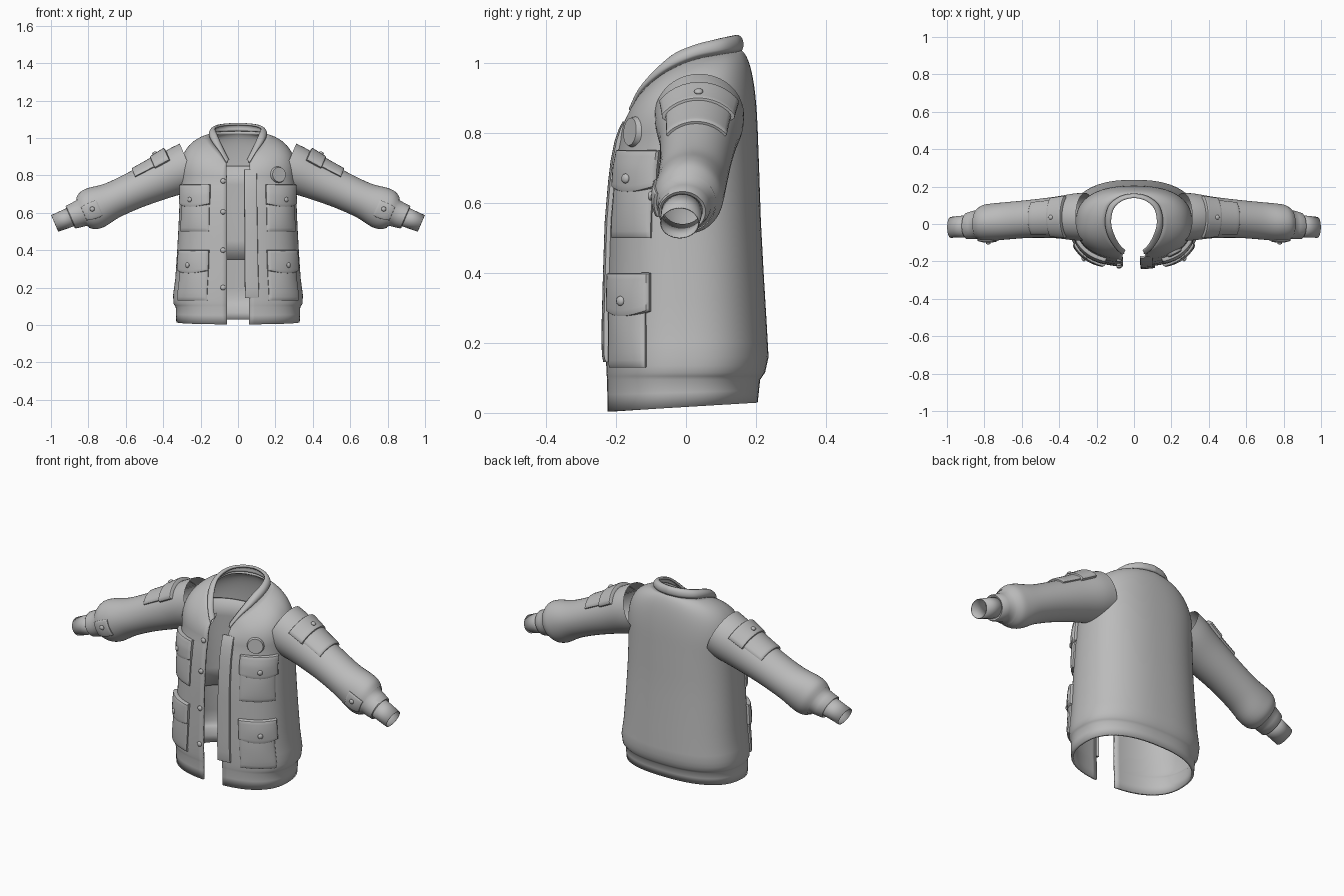
import bpy, bmesh, math
from mathutils import Vector
from mathutils.bvhtree import BVHTree

if "Cube" in bpy.data.objects:
    bpy.data.objects.remove(bpy.data.objects["Cube"])

cloth = bpy.data.materials.new("grey cloth")
cloth.diffuse_color = (0.5, 0.5, 0.5, 1)
cloth.use_nodes = True
cloth.node_tree.nodes["Principled BSDF"].inputs["Base Color"].default_value = cloth.diffuse_color


def spline(pts, t):
    """Catmull-Rom through pts, t in 0..1."""
    n = len(pts) - 1
    s = min(max(t, 0), 1) * n
    i = min(int(s), n - 1)
    k = s - i
    g = lambda j: Vector(pts[min(max(j, 0), n)])
    a, b, c, d = g(i - 1), g(i), g(i + 1), g(i + 2)
    return 0.5 * (2 * b + (c - a) * k + (2 * a - 5 * b + 4 * c - d) * k ** 2 + (3 * b - a - 3 * c + d) * k ** 3)


def finish(name, bm, mirror=False, thick=0, angle=40):
    bmesh.ops.remove_doubles(bm, verts=bm.verts, dist=1e-5)
    me = bpy.data.meshes.new(name)
    bm.to_mesh(me)
    bm.free()
    ob = bpy.data.objects.new(name, me)
    bpy.context.collection.objects.link(ob)
    me.materials.append(cloth)
    if mirror:
        ob.modifiers.new("mirror", 'MIRROR').merge_threshold = 0.002
    if thick:
        m = ob.modifiers.new("thickness", 'SOLIDIFY')
        m.thickness, m.offset = thick, -1
    bpy.ops.object.select_all(action='DESELECT')
    ob.select_set(True)
    bpy.context.view_layer.objects.active = ob
    bpy.ops.object.shade_smooth_by_angle(angle=math.radians(angle))
    return ob


def grid(rows, closed=False, flip=False):
    bm = bmesh.new()
    vs = [[bm.verts.new(p) for p in r] for r in rows]
    n = len(vs[0])
    for r, q in zip(vs, vs[1:]):
        for i in range(n if closed else n - 1):
            j = (i + 1) % n
            f = [r[i], r[j], q[j], q[i]]
            bm.faces.new(f[::-1] if flip else f)
    return bm


# Body cross-sections: height, half width, front, back
RINGS = [(.02, .33, -.226, .205), (.095, .333, -.227, .212), (.115, .345, -.229, .226), (.16, .347, -.23, .236),
         (.25, .335, -.23, .231), (.4, .325, -.226, .222), (.55, .317, -.221, .214), (.7, .311, -.208, .209),
         (.78, .31, -.192, .206), (.85, .3, -.168, .2)]
N = 2.4
GAP = .06


def ring_at(z):
    for p, q in zip(RINGS, RINGS[1:]):
        if z <= q[0] or q is RINGS[-1]:
            k = max((z - p[0]) / (q[0] - p[0]), 0)
            return [p[i] + (q[i] - p[i]) * k for i in (1, 2, 3)]


def turn(x, z):
    """Angle from the front at which the body reaches x."""
    return math.asin(min(1, (x / ring_at(z)[0]) ** (N / 2)))


def body(phi, z):
    a, f, b = ring_at(z)
    s, c = max(math.sin(phi), 0), math.cos(phi)
    y = (f + b) / 2 - math.copysign(abs(c) ** (2 / N), c) * (b - f) / 2
    return Vector((a * s ** (2 / N), y, z))


# Neck seam and collar top, front to back
SEAM = [(.062, -.155, .865), (.095, -.125, .92), (.137, -.06, .975), (.152, .02, 1.012),
        (.13, .1, 1.028), (.07, .146, 1.033), (0, .16, 1.035)]
TOP = [(.046, -.14, .885), (.08, -.105, .95), (.112, -.04, 1.02), (.122, .02, 1.05),
       (.106, .085, 1.068), (.058, .126, 1.077), (0, .14, 1.08)]

# Body shell: straight rings up to the chest, then curved into the neck seam
COLS = 40
cols = [i / COLS for i in range(COLS + 1)]
phi_at = lambda f, z: turn(GAP, z) + f * (math.pi - turn(GAP, z))
rows = []
for z in [.02, .06, .095, .105, .115, .135, .16, .2, .25, .32, .4, .48, .55, .62, .7, .74, .78]:
    row = [body(phi_at(f, z), z) for f in cols]
    if z < .09:
        for p in row:
            p.z += (p.y * .06 - .003) * (.095 - z) / .075
    rows.append(row)
for i in range(1, 13):
    t = i / 12
    row = []
    for f in cols:
        p, n = body(phi_at(f, .78), .78), spline(SEAM, f)
        c = Vector((p.x * 1.05, p.y * .97, n.z - .03))
        row.append(p * (1 - t) ** 2 + c * 2 * t * (1 - t) + n * t * t)
    rows.append(row)
shell = finish("jacket_body", grid(rows), True, .012)
tree = BVHTree.FromObject(shell, bpy.context.evaluated_depsgraph_get())

# Back lining with a free lower edge
finish("lining", grid([[Vector((p.x * .93, p.y * .91, z)) for p in (body(math.pi * (.3 + .7 * f), z) for f in cols)]
                       for z in (.35, .45, .55, .65, .75, .85)]), True, .006)

# Collar: rounded band following the neck
crow = []
for k in range(9):
    t = k / 8
    crow.append([spline(SEAM, f) * (1 - t) + spline(TOP, f) * t
                 + (spline(SEAM, f) - Vector((0, .02, .9))).normalized() * .016 * math.sin(math.pi * t) ** .6
                 for f in cols])
finish("collar", grid(crow), True, .012)

# Sleeve: centre x, y, z and radii across and along the depth
ARM = [(.26, .038, .85, .128, .13), (.32, .038, .825, .125, .126), (.42, .035, .78, .111, .112),
       (.55, .028, .722, .102, .1), (.67, .018, .667, .1, .098), (.755, .01, .63, .1, .112),
       (.8, .006, .612, .097, .108), (.83, .001, .6, .084, .088)]
LEAN = math.radians(23.3)
UP = Vector((math.sin(LEAN), 0, math.cos(LEAN)))
SIDES = 40


def around(r, ang):
    return Vector(r[:3]) + Vector((0, -1, 0)) * r[3] * math.cos(ang) + UP * r[4] * math.sin(ang)


def sleeve(t, ang):
    return around(spline(ARM, t), ang)


ring = [2 * math.pi * i / SIDES for i in range(SIDES)]
finish("sleeve", grid([[sleeve(k / 35, a) for a in ring] for k in range(36)], True), True)
CUFF = [(.825, .001, .602, .084, .088), (.838, -.002, .598, .077, .074), (.862, -.005, .588, .075, .07),
        (.893, -.01, .577, .07, .066), (.897, -.01, .576, .066, .062), (.893, -.01, .577, .057, .05)]
finish("cuff_band", grid([[around(r, a) for a in ring] for r in CUFF], True), True)
WRIST = [(.87, -.01, .587, .057, .051), (.98, -.018, .543, .053, .045)]
finish("wrist_tube", grid([[around(r, a) for a in ring] for r in WRIST], True), True, .003)


def patch(name, func, centre, height, mirror=True, base=-.004, puff=0.0):
    """Raised panel lying on a surface func(u, v), with rounded rims."""
    es = [0, 0, .03, .08] + [.08 + .84 * i / 10 for i in range(1, 10)] + [.92, .97, 1, 1]
    m = len(es) - 1
    lift = lambda i: (0, .6, .92, 1)[min(i, m - i, 3)]
    rows = []
    for i, u in enumerate(es):
        row = []
        for j, v in enumerate(es):
            p, e = func(u, v), 1e-3
            n = (func(u + e, v) - func(u - e, v)).cross(func(u, v + e) - func(u, v - e)).normalized()
            if n.dot(p - centre(p)) < 0:
                n = -n
            h = height * min(lift(i), lift(j)) + puff * math.sin(math.pi * u) * math.sin(math.pi * v)
            row.append(p + n * (h if min(lift(i), lift(j)) > 0 else base))
        rows.append(row)
    bm = grid(rows)
    mid = bm.faces[:] if not bm.faces.ensure_lookup_table() else []
    f = mid[len(mid) // 2]
    f.normal_update()
    q = f.calc_center_median()
    if f.normal.dot(q - centre(q)) < 0:
        bmesh.ops.reverse_faces(bm, faces=bm.faces[:])
    return finish(name, bm, mirror)


def on_body(x0, x1, z0, z1, dip=0):
    def func(u, v):
        z = z0 + (z1 - z0) * v - dip * math.sin(math.pi * u) * (1 - v)
        zm = (z0 + z1) / 2
        return body(turn(x0, zm) + (turn(x1, zm) - turn(x0, zm)) * u, z)
    return func


body_axis = lambda p: Vector((0, 0, p.z))
arm_axis = lambda p: Vector((p.x, .02, .85 - (p.x - .26) * .43))


def stud(name, p, n, r, mirror=False, depth=.6, disc=False):
    bm = bmesh.new()
    if disc:
        bmesh.ops.create_cone(bm, cap_ends=True, segments=32, radius1=r, radius2=r * .88, depth=depth)
    else:
        bmesh.ops.create_uvsphere(bm, u_segments=16, v_segments=8, radius=r)
        bmesh.ops.scale(bm, vec=(1, 1, depth), verts=bm.verts)
    bmesh.ops.transform(bm, matrix=n.to_track_quat('Z', 'Y').to_matrix().to_4x4(), verts=bm.verts)
    bmesh.ops.translate(bm, vec=p, verts=bm.verts)
    finish(name, bm, mirror)


# Front pockets with flaps and studs
for tag, x0, x1, z0, z1, zf, bx, bz in (("chest", .148, .298, .5, .735, .645, .238, .67),
                                       ("hip", .155, .309, .13, .385, .29, .25, .32)):
    patch(tag + "_pocket", on_body(x0 + .004, x1 - .002, z0, z1), body_axis, .012, puff=.008)
    patch(tag + "_pocket_flap", on_body(x0, x1, zf, z1 + .015, .018), body_axis, .021, puff=.005)
    p = body(turn(bx, bz), bz)
    n = (p - Vector((0, .05, bz))).normalized()
    stud(tag + "_pocket_stud", p + n * .028, n, .014, True)

# Front placket strip and the studs on the facing edge
patch("placket", on_body(.034, .104, .145, .83), body_axis, .012, False)
for z in (.2, .4, .605, .77):
    p = body(turn(.08, z), z)
    stud("front_stud", Vector((-p.x, p.y - .003, z)), Vector((0, -1, 0)), .014)

# Round chest badge
p, n, _, _ = tree.find_nearest(Vector((.225, -.17, .805)))
stud("chest_badge", p + n * .003, n, .045, depth=.016, disc=True)


# Upper sleeve pocket, flap and stud; strap at the cuff
def on_arm(t0, t1, a0, a1):
    return lambda u, v: sleeve(t0 + (t1 - t0) * u, math.radians(a0 + (a1 - a0) * v))


patch("sleeve_pocket", on_arm(.24, .40, 38, 142), arm_axis, .012)
patch("sleeve_pocket_flap", on_arm(.17, .285, 33, 147), arm_axis, .02)
stud("sleeve_stud", sleeve(.25, math.pi / 2) + UP * .022, UP, .013, True)
patch("cuff_strap", on_arm(.69, .97, -28, 18), arm_axis, .008)
stud("cuff_stud", sleeve(.78, 0) + Vector((0, -.01, 0)), Vector((0, -1, 0)), .013, True)
